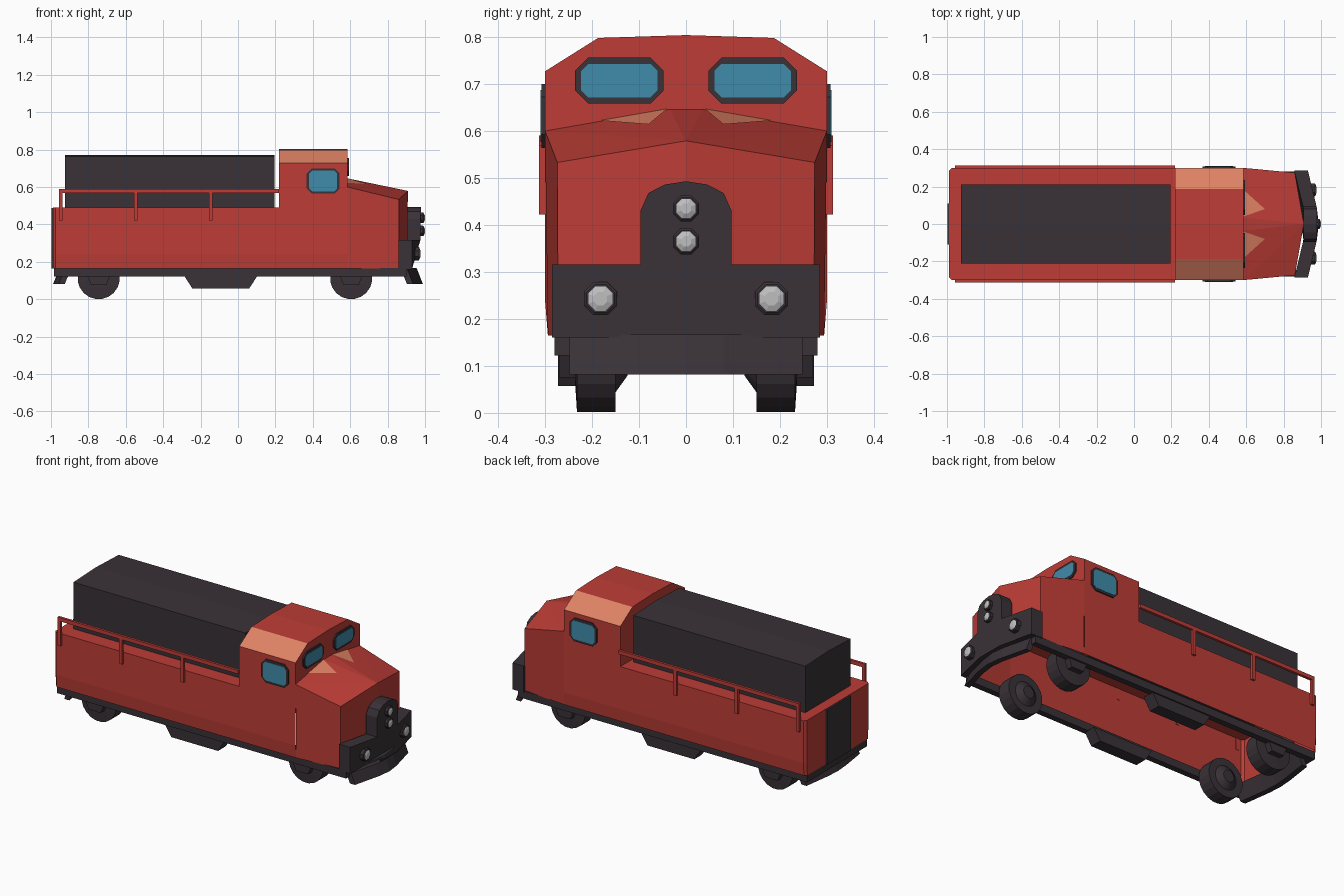
import bpy, bmesh, math
from mathutils import Vector

if "Cube" in bpy.data.objects:
    bpy.data.objects.remove(bpy.data.objects["Cube"])


def material(name, rgb):
    m = bpy.data.materials.new(name)
    m.diffuse_color = (*rgb, 1)
    m.use_nodes = True
    m.node_tree.nodes["Principled BSDF"].inputs["Base Color"].default_value = m.diffuse_color
    return m


RED = material("red paint", (0.51, 0.046, 0.037))
SALMON = material("salmon trim", (0.73, 0.22, 0.127))
DARK = material("dark metal", (0.041, 0.031, 0.038))
BLUE = material("blue glass", (0.051, 0.26, 0.40))
WHITE = material("lamp grey", (0.52, 0.52, 0.52))


def mesh(name, verts, faces, *mats, rule=None):
    bm = bmesh.new()
    vs = [bm.verts.new(v) for v in verts]
    for f in faces:
        bm.faces.new([vs[i] for i in f])
    bmesh.ops.recalc_face_normals(bm, faces=bm.faces)
    if rule:
        for f in bm.faces:
            f.material_index = rule(f)
    me = bpy.data.meshes.new(name)
    bm.to_mesh(me)
    bm.free()
    for m in mats:
        me.materials.append(m)
    ob = bpy.data.objects.new(name, me)
    bpy.context.collection.objects.link(ob)
    return ob


def loft(name, rings, *mats, caps=(True, True), rule=None):
    n = len(rings[0])
    verts = [v for r in rings for v in r]
    faces = [(k * n + i, k * n + (i + 1) % n, (k + 1) * n + (i + 1) % n, (k + 1) * n + i)
             for k in range(len(rings) - 1) for i in range(n)]
    if caps[0]:
        faces.append(range(n))
    if caps[1]:
        faces.append(range((len(rings) - 1) * n, len(rings) * n))
    return mesh(name, verts, faces, *mats, rule=rule)


def box(name, x, y, z, mat):
    r = lambda h: [(x[0], y[0], h), (x[1], y[0], h), (x[1], y[1], h), (x[0], y[1], h)]
    return loft(name, [r(z[0]), r(z[1])], mat)


def octagon(cu, cv, w, h, c):
    return [(cu + su * a, cv + sv * b) for su, sv, a, b in (
        (-1, -1, w - c, h), (1, -1, w - c, h), (1, -1, w, h - c), (1, 1, w, h - c),
        (1, 1, w - c, h), (-1, 1, w - c, h), (-1, 1, w, h - c), (-1, -1, w, h - c))]


def disc(cu, cv, r, n):
    return [(cu + r * math.cos(2 * math.pi * (i + .5) / n),
             cv + r * math.sin(2 * math.pi * (i + .5) / n)) for i in range(n)]


# Lower body shell, open underneath
def plan(w, z):
    return [(-.975, -w, z), (.585, -w, z), (.585, w, z), (-.975, w, z),
            (-.988, w - .013, z), (-.988, -w + .013, z)]


body = loft("lower_body", [plan(.294, .165), plan(.3, .24), plan(.3, .49)], RED,
            caps=(False, True))
bm = bmesh.new()
bm.from_mesh(body.data)
bmesh.ops.delete(bm, geom=[f for f in bm.faces if f.normal.x > .9], context='FACES')
bm.to_mesh(body.data)
bm.free()

# Cab with salmon roof chamfers
sec = [(-.3, .49), (-.3, .727), (-.187, .798), (0, .804), (.187, .798), (.3, .727), (.3, .49)]
loft("cab", [[(x, y, z) for y, z in sec] for x in (.218, .585)], RED, SALMON,
     rule=lambda f: int(.4 < abs(f.normal.y) < .9))

# Nose, tapering to a shallow V front
A, B, G, F = [Vector(p) for p in ((.585, .3, .6), (.585, .035, .646), (.908, 0, .579), (.86, .274, .533))]
fl = lambda v: Vector((v.x, -v.y, v.z))
nose = [A, B, F, fl(A), fl(B), fl(F), G, (.585, .294, .165), (.86, .272, .165),
        (.585, -.294, .165), (.86, -.272, .165), (.905, 0, .165)]
mesh("nose", nose, [(0, 1, 6), (0, 6, 2), (3, 6, 4), (3, 5, 6), (1, 4, 6), (0, 2, 8, 7),
                    (3, 9, 10, 5), (2, 6, 11, 8), (5, 10, 11, 6)], RED)

# Salmon patches below the windscreen
for s in (1, -1):
    tri = [B.lerp(A, .02), B.lerp(A, .56), B * .428 + A * .216 + G * .356]
    pts = [(p.x, s * p.y, p.z + .002) for p in tri]
    p = mesh("nose_patch", pts, [(0, 1, 2) if s < 0 else (0, 2, 1)], SALMON)
    if p.data.polygons[0].normal.z < 0:
        p.data.flip_normals()

# Engine hood behind the cab
hs = [(-.211, .485), (-.211, .764), (0, .772), (.211, .764), (.211, .485)]
loft("engine_hood", [[(x, y, z) for y, z in hs] for x in (-.925, .195)], DARK)

# Rear door plate
box("rear_door", (-.998, -.985), (-.11, .11), (.165, .488), DARK)

# Front buffer plate: inverted T outline bent to follow the nose
fx = lambda y: .978 - .24 * max(0, abs(y) - .085)
half = [(.085, .16), (.285, .16), (.285, .316), (.097, .316), (.097, .43), (.08, .468), (.045, .486)]
out = half + [(0, .493)] + [(-y, z) for y, z in reversed(half)]
loft("front_plate", [[(fx(y) - d, y, z) for y, z in out] for d in (.072, 0)], DARK)

# Headlights
for y, z, r in ((0, .435, .03), (0, .365, .03), (.182, .243, .038), (-.182, .243, .038)):
    x = fx(y)
    loft("lamp_rim", [[(x + d, a, b) for a, b in disc(y, z, q, 8)]
                      for d, q in ((-.02, r), (.012, r), (.016, r * .85))], DARK)
    loft("lamp_lens", [[(x + d, a, b) for a, b in disc(y, z, q * r, 8)]
                       for d, q in ((.01, .74), (.017, .74), (.022, .4))], WHITE)


# Windows: dark frame plate with glass plate
def window(place, u, v, w, h):
    for nm, k, d0, d1, m in (("window_frame", 0, -.002, .008, DARK),
                             ("window_glass", .013, .006, .0095, BLUE)):
        o = octagon(u, v, w - k, h - k, .028 - k)
        loft(nm, [[place(a, b, d) for a, b in o] for d in (d0, d1)], m)


for s in (1, -1):
    window(lambda a, b, d: (a, s * (.3 + d), b), .455, .632, .088, .068)
    window(lambda a, b, d: (.585 + d, a, b), s * .142, .707, .094, .049)

    # Handrails and posts
    ys = sorted((s * .298, s * .313))
    box("handrail", (-.957, .22), ys, (.568, .59), RED)
    for x in (-.947, -.546, -.146):
        box("handrail_post", (x - .01, x + .01), ys, (.422, .57), RED)

    # Sill, fuel tank skirts, axle guards
    box("sill", (-.96, .9), sorted((s * .245, s * .28)), (.122, .167), DARK)

    def hanger(name, cx, wt, wb, zb, y0, y1):
        p = [(cx - wt, .124), (cx - wb, zb), (cx + wb, zb), (cx + wt, .124)]
        loft(name, [[(a, s * y, b) for a, b in p] for y in (y0, y1)], DARK)

    hanger("tank_skirt", -.092, .195, .152, .057, .2, .272)
    for x in (-.745, .605):
        hanger("axle_guard", x, .06, .04, .075, .235, .27)
        # Wheels
        loft("wheel", [[(a, s * y, b) for a, b in disc(x, .113, r, 20)]
                       for y, r in ((.125, .035), (.15, .07), (.15, .113), (.232, .113), (.236, .05))], DARK)

# Sill cross members and bent pilot blades at both ends
box("rear_sill", (-.985, -.945), (-.28, .28), (.122, .167), DARK)
for e, slope, name in ((1, .25, "front_pilot"), (-1, .14, "rear_pilot")):
    rings = []
    for y in (-.248, -.08, 0, .08, .248):
        o = slope * max(0, abs(y) - .04)
        rings.append([(e * (x - o), y, z) for x, z in ((.955, .167), (.988, .082), (.955, .082), (.92, .167))])
    loft(name, rings, DARK)
